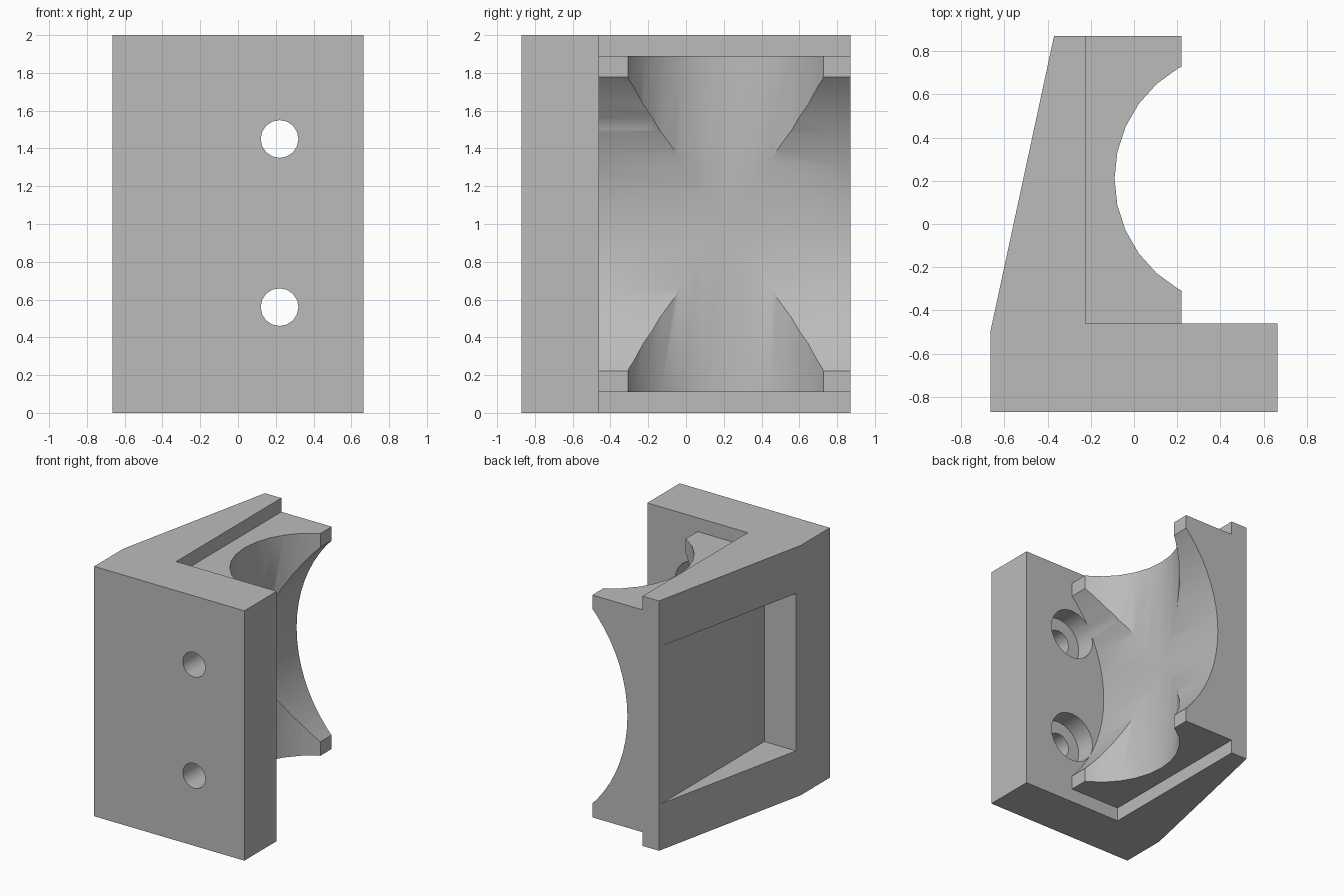
import bpy, bmesh, math
from mathutils import Matrix, Vector

old = bpy.data.objects.get("Cube")
if old:
    bpy.data.objects.remove(old)

# One plain grey material
grey = bpy.data.materials.new("plain_grey")
grey.use_nodes = True
colour = (0.5, 0.5, 0.5, 1)
grey.diffuse_color = colour
grey.node_tree.nodes["Principled BSDF"].inputs["Base Color"].default_value = colour


def finish(name, bm):
    bmesh.ops.recalc_face_normals(bm, faces=bm.faces)
    mesh = bpy.data.meshes.new(name)
    bm.to_mesh(mesh)
    bm.free()
    mesh.materials.append(grey)
    obj = bpy.data.objects.new(name, mesh)
    bpy.context.collection.objects.link(obj)
    return obj


def prism(name, outline, z0, z1):
    """Extrude an outline in the ground plane from z0 up to z1."""
    bm = bmesh.new()
    face = bm.faces.new([bm.verts.new((x, y, z0)) for x, y in outline])
    up = bmesh.ops.extrude_face_region(bm, geom=[face])["geom"]
    moved = [g for g in up if isinstance(g, bmesh.types.BMVert)]
    bmesh.ops.translate(bm, verts=moved, vec=(0, 0, z1 - z0))
    return finish(name, bm)


def rod(name, radius, start, end, sides):
    """Cylinder between two points, with a vertex row facing -x."""
    start, end = Vector(start), Vector(end)
    axis = end - start
    along = axis.normalized()
    across = Vector((-1, 0, 0))
    bm = bmesh.new()
    ring = []
    for i in range(sides):
        turn = Matrix.Rotation(math.tau * i / sides, 3, along)
        ring.append(bm.verts.new(start + turn @ across * radius))
    face = bm.faces.new(ring)
    up = bmesh.ops.extrude_face_region(bm, geom=[face])["geom"]
    moved = [g for g in up if isinstance(g, bmesh.types.BMVert)]
    bmesh.ops.translate(bm, verts=moved, vec=axis)
    return finish(name, bm)


def combine(target, tool, operation="DIFFERENCE"):
    mod = target.modifiers.new("combine", "BOOLEAN")
    mod.object, mod.operation, mod.solver = tool, operation, "EXACT"
    bpy.context.view_layer.objects.active = target
    bpy.ops.object.modifier_apply(modifier=mod.name)
    bpy.data.objects.remove(tool)


# L-shaped body: front flange and tapering side wall
bracket = prism("bracket", [(-0.665, -0.87), (0.665, -0.87), (0.665, -0.46),
                            (-0.225, -0.46), (-0.225, 0.87), (-0.37, 0.87),
                            (-0.665, -0.5)], 0, 2)

# Pocket in the sloping outer wall
combine(bracket, prism("pocket_cutter", [(-1, -0.455), (-0.375, -0.455),
                                         (-0.375, 1), (-1, 1)], 0.37, 1.63))

# Saddle block, hollowed by an upright and a level cylinder
saddle = prism("saddle", [(-0.3, -0.6), (0.22, -0.6), (0.22, 0.87),
                          (-0.3, 0.87)], 0.11, 1.89)
combine(saddle, rod("upright_cutter", 0.59, (0.5, 0.21, -1), (0.5, 0.21, 3), 30))
combine(saddle, rod("level_cutter", 1.136, (1.046, -2, 1), (1.046, 2, 1), 72))
combine(bracket, saddle, "UNION")

# Two counterbored screw holes through the flange
for z in (0.56, 1.45):
    combine(bracket, rod("hole_cutter", 0.1, (0.22, -1, z), (0.22, -0.5, z), 16))
    combine(bracket, rod("bore_cutter", 0.2, (0.22, -0.62, z), (0.22, -0.2, z), 24))

# Smooth curves, sharp edges
bpy.ops.object.select_all(action="DESELECT")
bracket.select_set(True)
bpy.context.view_layer.objects.active = bracket
bpy.ops.object.shade_smooth_by_angle(angle=math.radians(30))
